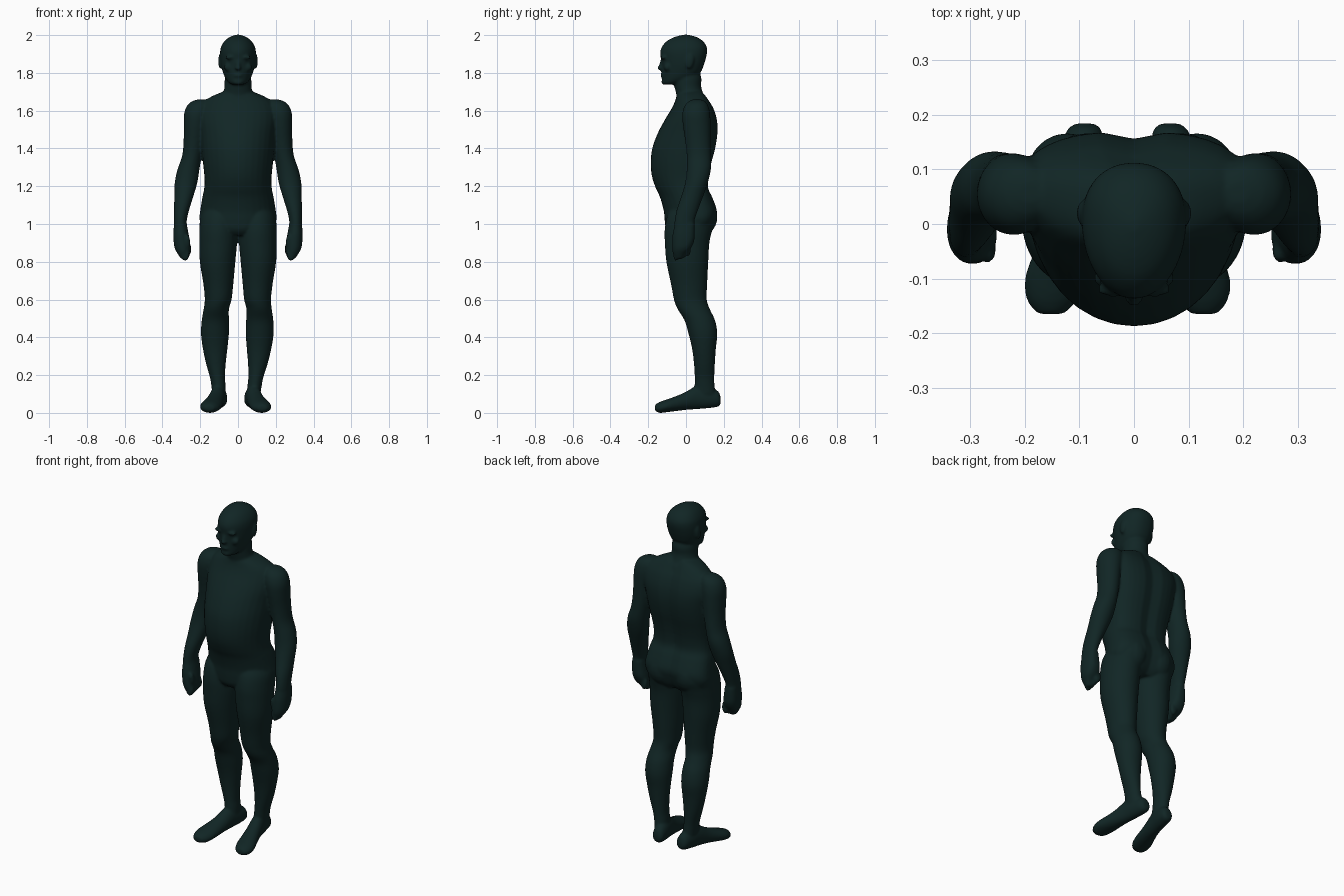
import bpy, bmesh, math
from mathutils import Matrix, Vector

skin = bpy.data.materials.new("dark teal")
skin.diffuse_color = (0.0055, 0.019, 0.0185, 1)
bm = bmesh.new()


def catmull(rows, steps=4):
    """Smoothly interpolate the section rows."""
    out = []
    for i in range(len(rows) - 1):
        a, b, c, d = (rows[max(0, min(len(rows) - 1, i + k))] for k in (-1, 0, 1, 2))
        for s in range(steps):
            t = s / steps
            out.append([0.5 * (2 * q + (r - p) * t + (2 * p - 5 * q + 4 * r - u) * t * t
                               + (3 * q - p - 3 * r + u) * t ** 3)
                        for p, q, r, u in zip(a, b, c, d)])
    return out + [list(rows[-1])]


def loft(rows, k=0.5, back=2.0, groove=0.0, side=1, along_y=False, shift=None):
    """Rows are (station, centre x, half width, low, high) of the cross-section."""
    n, rings = 32, []
    for st, cx, rx, lo, hi in catmull(rows):
        mid, ring = lo + (hi - lo) * k, []
        for j in range(n):
            c, s = math.cos(2 * math.pi * j / n), math.sin(2 * math.pi * j / n)
            e = 2 / back if s > 0 else 1.0
            x = rx * math.copysign(abs(c) ** e, c)
            v = mid + (hi - mid) * s ** e if s > 0 else mid + (mid - lo) * s
            if s > 0:
                v -= groove * math.exp(-(x / 0.03) ** 2)
            x = side * (cx + x + (shift(st) if shift else 0))
            ring.append(bm.verts.new((x, st, v) if along_y else (x, v, st)))
        rings.append(ring)
    faces = [bm.faces.new((a[j], a[(j + 1) % n], b[(j + 1) % n], b[j]))
             for a, b in zip(rings, rings[1:]) for j in range(n)]
    faces += [bm.faces.new(rings[0]), bm.faces.new(rings[-1])]
    bmesh.ops.recalc_face_normals(bm, faces=faces)


def blob(loc, size, tilt=0.0):
    m = Matrix.Translation(loc) @ Matrix.Rotation(tilt, 4, 'X') @ Matrix.Diagonal((*size, 1))
    bmesh.ops.create_uvsphere(bm, u_segments=20, v_segments=12, radius=1, matrix=m)


# Torso, from pelvis to base of neck
loft([(0.94, 0, 0.12, -0.08, 0.11), (0.97, 0, 0.175, -0.105, 0.138),
      (1.02, 0, 0.203, -0.113, 0.158), (1.07, 0, 0.2, -0.118, 0.166),
      (1.14, 0, 0.189, -0.137, 0.142), (1.19, 0, 0.179, -0.16, 0.12),
      (1.25, 0, 0.178, -0.18, 0.122), (1.32, 0, 0.185, -0.187, 0.136),
      (1.4, 0, 0.193, -0.179, 0.157), (1.48, 0, 0.2, -0.15, 0.169),
      (1.55, 0, 0.21, -0.113, 0.166), (1.61, 0, 0.205, -0.077, 0.148),
      (1.65, 0, 0.18, -0.058, 0.125), (1.68, 0, 0.13, -0.05, 0.105),
      (1.7, 0, 0.08, -0.045, 0.09)], k=0.62, back=2.7, groove=0.014)

# Neck
loft([(1.62, 0, 0.085, -0.04, 0.12), (1.66, 0, 0.085, -0.05, 0.11),
      (1.69, 0, 0.078, -0.052, 0.092), (1.73, 0, 0.071, -0.062, 0.08),
      (1.77, 0, 0.07, -0.065, 0.082), (1.81, 0, 0.06, -0.05, 0.07)])

# Head
loft([(1.738, 0, 0.03, -0.118, -0.06), (1.748, 0, 0.048, -0.126, -0.03),
      (1.77, 0, 0.066, -0.128, 0.03), (1.8, 0, 0.079, -0.13, 0.075),
      (1.84, 0, 0.09, -0.13, 0.094), (1.88, 0, 0.095, -0.134, 0.106),
      (1.91, 0, 0.095, -0.137, 0.112), (1.94, 0, 0.089, -0.127, 0.109),
      (1.97, 0, 0.07, -0.1, 0.088), (1.99, 0, 0.043, -0.06, 0.055),
      (2.002, 0, 0.012, -0.015, 0.012)], k=0.58, back=2.2)

# Nose, brow, lips and chin
blob((0, -0.132, 1.842), (0.012, 0.011, 0.03), -0.2)
blob((0, -0.136, 1.826), (0.017, 0.016, 0.012))
blob((0, -0.118, 1.786), (0.028, 0.018, 0.012))
blob((0, -0.113, 1.752), (0.03, 0.018, 0.016))

# Foot sections run from heel to toe
foot = [(0.184, 0.09, 0.016, 0.05, 0.08), (0.17, 0.091, 0.033, 0.033, 0.115),
        (0.12, 0.098, 0.04, 0.025, 0.14), (0.06, 0.108, 0.041, 0.02, 0.145),
        (0.0, 0.12, 0.045, 0.016, 0.112), (-0.05, 0.132, 0.051, 0.01, 0.09),
        (-0.1, 0.144, 0.056, 0.004, 0.072), (-0.14, 0.15, 0.046, 0.0, 0.058),
        (-0.165, 0.152, 0.024, 0.012, 0.042)]

leg = [(0.1, 0.1, 0.036, 0.045, 0.155), (0.15, 0.104, 0.038, 0.046, 0.151),
       (0.19, 0.109, 0.04, 0.046, 0.15), (0.26, 0.117, 0.052, 0.042, 0.153),
       (0.34, 0.121, 0.065, 0.032, 0.158), (0.42, 0.122, 0.074, 0.013, 0.166),
       (0.49, 0.12, 0.072, -0.008, 0.154), (0.55, 0.115, 0.067, -0.045, 0.126),
       (0.6, 0.105, 0.071, -0.064, 0.11), (0.68, 0.104, 0.079, -0.079, 0.112),
       (0.8, 0.108, 0.094, -0.104, 0.118), (0.9, 0.105, 0.1, -0.112, 0.124),
       (0.97, 0.104, 0.1, -0.113, 0.14), (1.04, 0.1, 0.098, -0.1, 0.16),
       (1.1, 0.09, 0.075, -0.07, 0.13)]

arm = [(0.93, 0.3, 0.038, -0.065, 0.045), (0.98, 0.304, 0.036, -0.063, 0.045),
       (1.02, 0.305, 0.034, -0.06, 0.046), (1.08, 0.298, 0.041, -0.048, 0.066),
       (1.15, 0.286, 0.051, -0.024, 0.092), (1.22, 0.275, 0.06, -0.004, 0.116),
       (1.29, 0.262, 0.058, 0.004, 0.132), (1.36, 0.244, 0.052, 0.004, 0.132),
       (1.44, 0.233, 0.055, -0.004, 0.13), (1.52, 0.226, 0.061, -0.016, 0.13),
       (1.58, 0.218, 0.068, -0.02, 0.128), (1.625, 0.208, 0.063, -0.008, 0.118),
       (1.65, 0.198, 0.045, 0.015, 0.1), (1.66, 0.19, 0.02, 0.04, 0.075)]

hand = [(0.815, 0.282, 0.02, -0.055, -0.02), (0.84, 0.288, 0.03, -0.068, -0.002),
        (0.87, 0.293, 0.042, -0.073, 0.025), (0.91, 0.298, 0.043, -0.073, 0.043),
        (0.95, 0.302, 0.04, -0.07, 0.046), (1.0, 0.305, 0.034, -0.06, 0.046)]

for side in (-1, 1):
    # The two lower legs stand slightly differently
    inward = (lambda z: -0.02 * max(0, 1 - z / 0.65)) if side > 0 else None
    loft(leg, side=side, shift=inward)
    loft(foot, side=side, along_y=True, k=0.45,
         shift=(lambda y: -0.024) if side > 0 else None)
    loft(arm, side=side)
    loft(hand, side=side, back=2.6)
    # Curled fingers and thumb
    for i in range(4):
        blob((side * (0.28 - 0.004 * i), -0.054 + 0.022 * i, 0.84 + 0.009 * i),
             (0.023, 0.013, 0.037))
    blob((side * 0.268, -0.05, 0.9), (0.016, 0.018, 0.045), 0.25)
    # Ear, brow ridge and cheek
    blob((side * 0.094, 0.02, 1.862), (0.011, 0.022, 0.04), -0.15)
    blob((side * 0.036, -0.12, 1.882), (0.034, 0.014, 0.011))
    blob((side * 0.05, -0.098, 1.83), (0.024, 0.02, 0.022))
    # Buttock
    blob((side * 0.085, 0.085, 1.04), (0.085, 0.082, 0.1))

# Fuse every part into one continuous skin
mesh = bpy.data.meshes.new("human_body")
bm.to_mesh(mesh)
bm.free()
body = bpy.data.objects.new("human_body", mesh)
bpy.context.collection.objects.link(body)
bpy.context.view_layer.objects.active = body
body.select_set(True)
fuse = body.modifiers.new("fuse", 'REMESH')
fuse.mode = 'VOXEL'
fuse.voxel_size = 0.007
soft = body.modifiers.new("soften", 'SMOOTH')
soft.factor = 0.5
soft.iterations = 5
for name in ("fuse", "soften"):
    bpy.ops.object.modifier_apply(modifier=name)
body.data.materials.clear()
body.data.materials.append(skin)
bpy.ops.object.shade_smooth()
